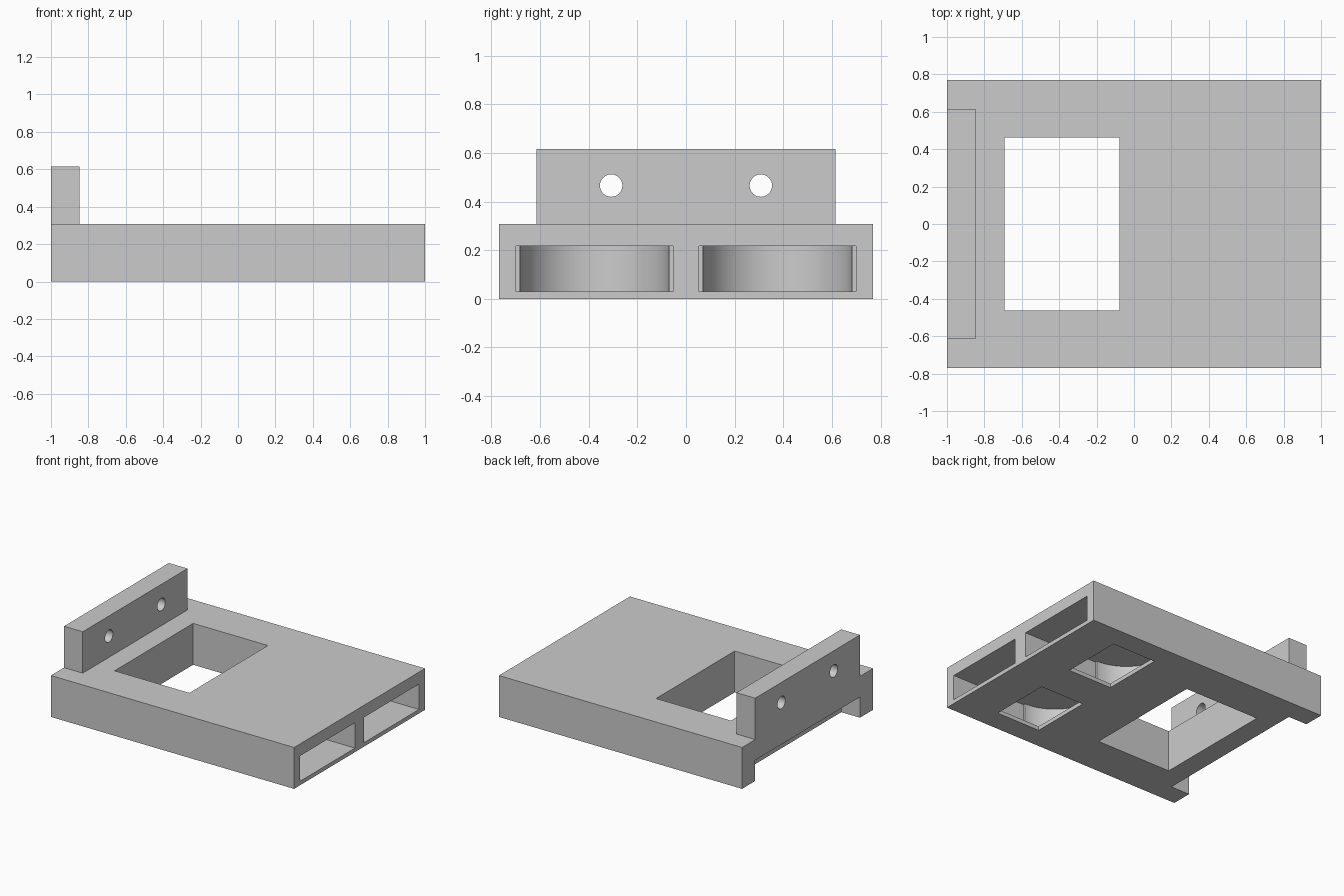
import bpy, bmesh, math
from mathutils import Vector

default = bpy.data.objects.get("Cube")
if default:
    bpy.data.objects.remove(default, do_unlink=True)

U = 1 / 13  # design unit of the part

grey = bpy.data.materials.new("light grey")
grey.use_nodes = True
grey.diffuse_color = (0.6, 0.6, 0.6, 1)
grey.node_tree.nodes["Principled BSDF"].inputs["Base Color"].default_value = (0.6, 0.6, 0.6, 1)


def prism(name, outline, push):
    """Extrude a closed outline of 3D points along a vector."""
    bm = bmesh.new()
    face = bm.faces.new([bm.verts.new(p) for p in outline])
    new = bmesh.ops.extrude_face_region(bm, geom=[face])["geom"]
    verts = [g for g in new if isinstance(g, bmesh.types.BMVert)]
    bmesh.ops.translate(bm, verts=verts, vec=Vector(push))
    bmesh.ops.recalc_face_normals(bm, faces=bm.faces)
    mesh = bpy.data.meshes.new(name)
    bm.to_mesh(mesh)
    bm.free()
    mesh.materials.append(grey)
    obj = bpy.data.objects.new(name, mesh)
    bpy.context.collection.objects.link(obj)
    return obj


def box(name, x0, x1, y0, y1, z0, z1):
    outline = [(x0, y0, z0), (x1, y0, z0), (x1, y1, z0), (x0, y1, z0)]
    return prism(name, outline, (0, 0, z1 - z0))


def cut(target, cutter):
    """Subtract the cutter from the target, then remove it."""
    cutter.hide_render = True
    mod = target.modifiers.new("cut", "BOOLEAN")
    mod.operation = "DIFFERENCE"
    mod.solver = "EXACT"
    mod.object = cutter
    bpy.context.view_layer.objects.active = target
    bpy.ops.object.modifier_apply(modifier=mod.name)
    bpy.data.objects.remove(cutter, do_unlink=True)


def smooth(obj):
    bpy.ops.object.select_all(action="DESELECT")
    obj.select_set(True)
    bpy.context.view_layer.objects.active = obj
    bpy.ops.object.shade_smooth_by_angle(angle=math.radians(30))


# Base plate with its through window and the notch under the upright
base = box("base_plate", -1, 1, -10 * U, 10 * U, 0, 4 * U)
cut(base, box("window_cutter", -9 * U, -U, -6 * U, 6 * U, -0.1, 0.5))
cut(base, box("notch_cutter", -1.1, -11 * U, -8 * U, 8 * U, -0.1, 2 * U))

# Round-ended pockets in the end face, each with an opening below
POCKET_Y, POCKET_X, RADIUS, HALF = 0.376, 0.385, 0.306, 0.322
for side in (-1, 1):
    cy = side * POCKET_Y
    arc = [math.pi * (0.5 + i / 48) for i in range(49)]
    outline = [(1.1, cy - HALF), (1.1, cy + HALF), (POCKET_X, cy + HALF)]
    outline += [(POCKET_X + RADIUS * math.cos(a), cy + RADIUS * math.sin(a)) for a in arc]
    outline += [(POCKET_X, cy - HALF)]
    cut(base, prism("pocket_cutter", [(x, y, 0.03) for x, y in outline], (0, 0, 0.188)))
    cut(base, box("opening_cutter", 0.33, 0.69, cy - 3 * U, cy + 3 * U, -0.1, 0.1))
smooth(base)

# Upright wall with two screw holes
wall = box("upright_wall", -1, -11 * U, -8 * U, 8 * U, 4 * U, 8 * U)
for side in (-1, 1):
    ring = [math.tau * i / 48 for i in range(48)]
    outline = [(-1.1, side * 4 * U + 0.046 * math.cos(a), 6.05 * U + 0.046 * math.sin(a)) for a in ring]
    cut(wall, prism("hole_cutter", outline, (0.5, 0, 0)))
smooth(wall)
